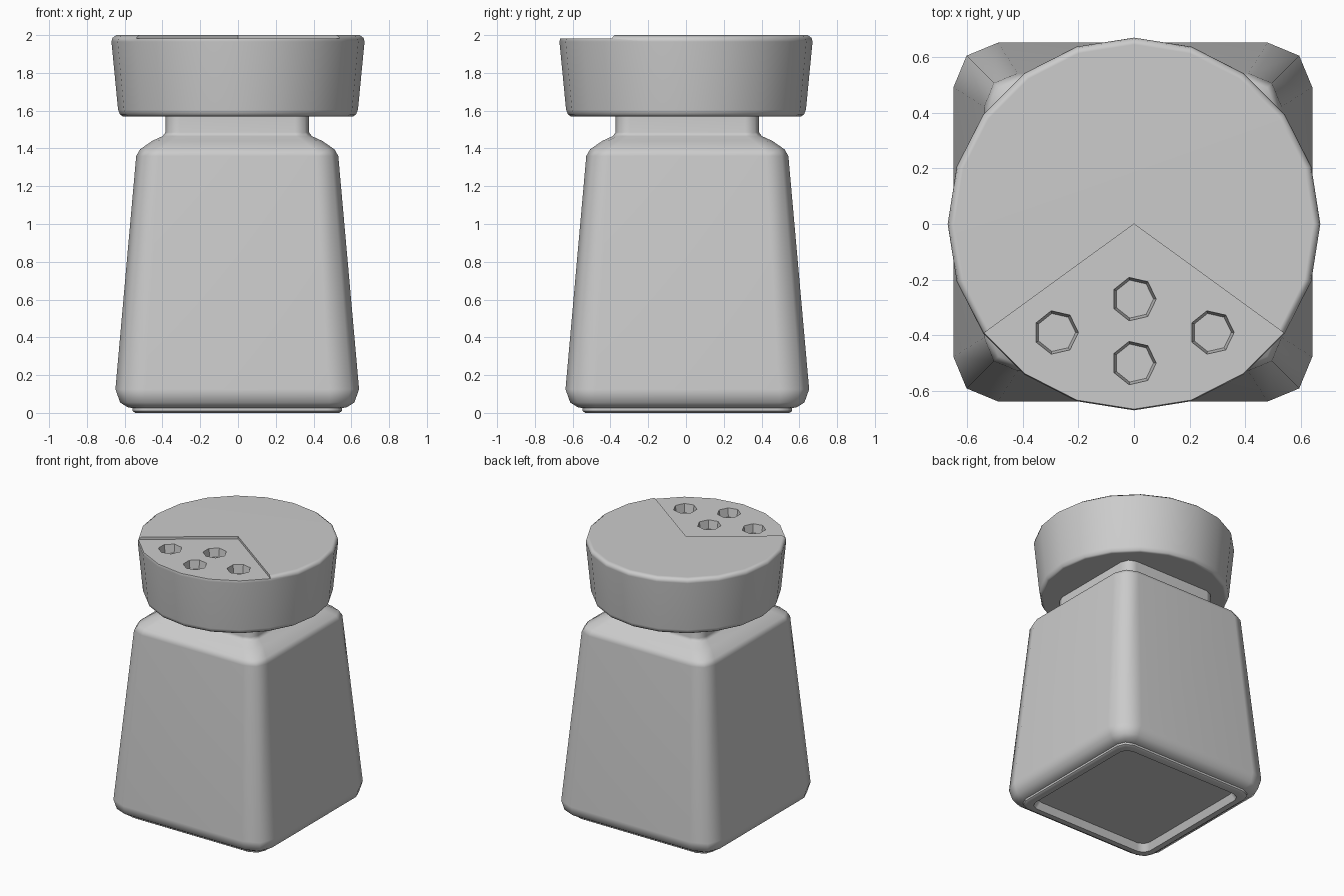
import bpy, bmesh
from math import pi, cos, sin, radians

if "Cube" in bpy.data.objects:
    bpy.data.objects.remove(bpy.data.objects["Cube"])


def make_object(name, rings, angle=None):
    """Skin a stack of matching point rings, closing both ends."""
    bm = bmesh.new()
    loops = [[bm.verts.new(p) for p in ring] for ring in rings]
    n = len(loops[0])
    for a, b in zip(loops, loops[1:]):
        for i in range(n):
            j = (i + 1) % n
            bm.faces.new((a[i], a[j], b[j], b[i]))
    bm.faces.new(loops[0][::-1])
    bm.faces.new(loops[-1])
    bmesh.ops.recalc_face_normals(bm, faces=bm.faces)
    mesh = bpy.data.meshes.new(name)
    bm.to_mesh(mesh)
    bm.free()
    ob = bpy.data.objects.new(name, mesh)
    bpy.context.collection.objects.link(ob)
    if angle:
        smooth(ob, angle)
    return ob


def smooth(ob, angle):
    bpy.ops.object.select_all(action='DESELECT')
    bpy.context.view_layer.objects.active = ob
    ob.select_set(True)
    bpy.ops.object.shade_smooth_by_angle(angle=radians(angle))
    mod = ob.modifiers.new("weighted", 'WEIGHTED_NORMAL')
    mod.keep_sharp = True


def rounded_square(half, r, z):
    pts = []
    for k, (sx, sy) in enumerate([(1, 1), (-1, 1), (-1, -1), (1, -1)]):
        for s in range(3):
            a = k * pi / 2 + s * pi / 4
            pts.append((sx * (half - r) + r * cos(a) - 0.004,
                        sy * (half - r) + r * sin(a) + 0.007, z))
    return pts


def circle(r, z, n, cx=0, cy=0):
    return [(cx + r * cos(2 * pi * i / n), cy + r * sin(2 * pi * i / n), z)
            for i in range(n)]


def cut(ob, cutter):
    cutter.hide_render = True
    mod = ob.modifiers.new("cut", 'BOOLEAN')
    mod.operation = 'DIFFERENCE'
    mod.solver = 'EXACT'
    mod.object = cutter
    bpy.context.view_layer.objects.active = ob
    bpy.ops.object.modifier_apply(modifier=mod.name)
    bpy.data.objects.remove(cutter)


# Body: recessed underside, foot, tapered walls, shoulder and neck
body = [(0.48, 0.06, 0.05), (0.50, 0.06, 0.0), (0.54, 0.08, 0.0),
        (0.555, 0.08, 0.01), (0.555, 0.08, 0.025), (0.58, 0.10, 0.03),
        (0.62, 0.13, 0.055), (0.645, 0.16, 0.125), (0.535, 0.12, 1.36),
        (0.515, 0.11, 1.395), (0.45, 0.10, 1.44), (0.395, 0.08, 1.465),
        (0.38, 0.075, 1.485), (0.38, 0.075, 1.60)]
make_object("body", [rounded_square(*b) for b in body], 50)

# Cap: twenty-sided flared lid
cap = make_object("cap", [circle(r, z, 20) for r, z in
                  [(0.61, 1.57), (0.625, 1.58), (0.635, 1.605),
                   (0.67, 1.965), (0.665, 1.985), (0.645, 2.0)]])

# Sunken wedge in the lid
wedge = [(0, 0)] + [(0.9 * cos(radians(a)), 0.9 * sin(radians(a)))
                    for a in range(216, 325, 18)]
cut(cap, make_object("wedge_cutter", [[(x, y, z) for x, y in wedge]
                                      for z in (1.982, 2.1)]))

# Seven-sided shaker holes
for x, y in [(0, -0.27), (0, -0.5), (-0.28, -0.39), (0.28, -0.39)]:
    cut(cap, make_object("hole_cutter", [circle(0.07, 1.92, 7, x, y),
                                         circle(0.08, 1.982, 7, x, y),
                                         circle(0.08, 2.1, 7, x, y)]))
smooth(cap, 40)
